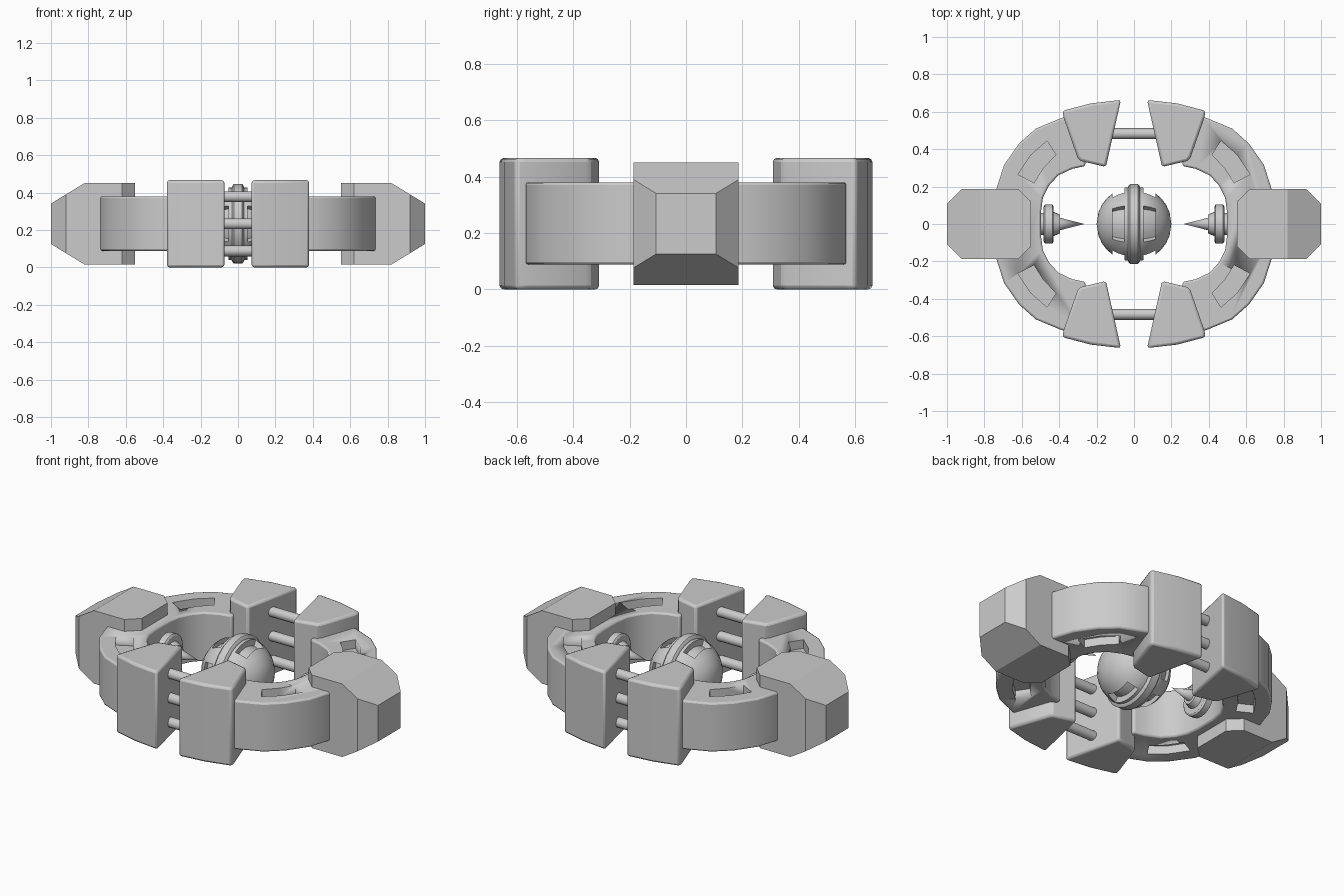
import bpy, bmesh, math
from mathutils import Vector, Matrix

if "Cube" in bpy.data.objects:
    bpy.data.objects.remove(bpy.data.objects["Cube"])

ZC = 0.233  # mid height, all objects have their origin here


def finish(name, bm, mirror=(False, False, False), bevel=0, angle=30):
    bmesh.ops.recalc_face_normals(bm, faces=bm.faces)
    me = bpy.data.meshes.new(name)
    bm.to_mesh(me)
    bm.free()
    ob = bpy.data.objects.new(name, me)
    bpy.context.collection.objects.link(ob)
    ob.location.z = ZC
    bpy.ops.object.select_all(action='DESELECT')
    bpy.context.view_layer.objects.active = ob
    ob.select_set(True)
    bpy.ops.object.shade_smooth_by_angle(angle=math.radians(angle))
    if bevel:
        m = ob.modifiers.new("bevel", 'BEVEL')
        m.width, m.segments = bevel, 2
        m.limit_method, m.angle_limit = 'ANGLE', math.radians(40)
    if any(mirror):
        m = ob.modifiers.new("mirror", 'MIRROR')
        m.use_axis = mirror
        m.use_mirror_merge = False
    return ob


def prism(pts, z0, z1):
    bm = bmesh.new()
    f = bm.faces.new([bm.verts.new((x, y, z0)) for x, y in pts])
    r = bmesh.ops.extrude_face_region(bm, geom=[f])
    vs = [v for v in r['geom'] if isinstance(v, bmesh.types.BMVert)]
    bmesh.ops.translate(bm, verts=vs, vec=(0, 0, z1 - z0))
    return bm


def lathe(profile, n):
    # profile of (x, radius) points spun about the x axis
    bm = bmesh.new()
    rings = []
    for x, r in profile:
        if r == 0:
            rings.append([bm.verts.new((x, 0, 0))] * n)
        else:
            rings.append([bm.verts.new((x, r * math.cos(2 * math.pi * i / n),
                                        r * math.sin(2 * math.pi * i / n))) for i in range(n)])
    for a, b in zip(rings, rings[1:]):
        for i in range(n):
            j = (i + 1) % n
            bm.faces.new(list(dict.fromkeys([a[i], a[j], b[j], b[i]])))
    return bm


# C-shaped ring halves
outer = [(0.745, 0.07), (0.735, 0.19), (0.695, 0.315), (0.615, 0.43), (0.525, 0.51), (0.385, 0.568), (0.26, 0.572)]
inner = [(0.26, 0.31), (0.33, 0.295), (0.405, 0.26), (0.455, 0.205), (0.487, 0.14), (0.498, 0.06)]
half = outer + inner
half = half + [(x, -y) for x, y in reversed(half)]
ring = finish("ring_halves", prism(half, -0.145, 0.147), (True, False, False), 0.01)

# recessed slots in the ring, top and bottom
slot = [(0.417, 0.37), (0.465, 0.444), (0.55, 0.37), (0.62, 0.265), (0.535, 0.22), (0.485, 0.3)]
cutter = finish("slot_cutter", prism(slot, 0.095, 0.2), (True, True, True))
cutter.hide_render = True
cutter.hide_set(True)
cut = ring.modifiers.new("slots", 'BOOLEAN')
cut.operation, cut.object, cut.solver = 'DIFFERENCE', cutter, 'EXACT'

# four clamp blocks at the ring ends
block = [(0.07, 0.663), (0.23, 0.645), (0.383, 0.605), (0.375, 0.565), (0.302, 0.355), (0.285, 0.337), (0.15, 0.305)]
finish("clamp_blocks", prism(block, -ZC, ZC), (True, True, False), 0.014)

# octagonal side housings, sloped at the outer end
octagon = [(0.55, -0.12), (0.62, -0.187), (0.92, -0.187), (1.0, -0.107),
           (1.0, 0.107), (0.92, 0.187), (0.62, 0.187), (0.55, 0.12)]
bm = prism(octagon, -0.218, 0.218)
for s in (1, -1):
    r = bmesh.ops.bisect_plane(bm, geom=bm.verts[:] + bm.edges[:] + bm.faces[:], dist=1e-5,
                               plane_co=(0.82, 0, 0.218 * s), plane_no=(0.11, 0, 0.18 * s), clear_outer=True)
    edges = [e for e in r['geom_cut'] if isinstance(e, bmesh.types.BMEdge)]
    bmesh.ops.contextual_create(bm, geom=edges)
finish("side_housings", bm, (True, False, False))

# connecting rods
bm = bmesh.new()
for y in (-0.483, 0.483):
    for z in (-0.145, 0, 0.145):
        mat = Matrix.Translation((0, y, z)) @ Matrix.Rotation(math.pi / 2, 4, 'Y')
        bmesh.ops.create_cone(bm, cap_ends=True, segments=16, radius1=0.029, radius2=0.029, depth=0.4, matrix=mat)
finish("connecting_rods", bm)

# pointed emitters facing the core
emitter = [(0.265, 0), (0.395, 0.033), (0.395, 0.05), (0.43, 0.065), (0.43, 0.095),
           (0.437, 0.105), (0.475, 0.105), (0.485, 0.09), (0.485, 0.06), (0.52, 0.06), (0.52, 0)]
finish("emitters", lathe(emitter, 20), (True, False, False))

# core sphere with raised middle band and four windows per side
R = 0.2
side = [(x, math.sqrt(R * R - x * x)) for x in (0.19, 0.172, 0.145, 0.115, 0.085, 0.05, 0.03)]
side = [(0.2, 0)] + side + [(0.03, 0.204), (0.022, 0.213)]
side[-3] = (0.032, 0.195)
bm = lathe(side + [(-x, r) for x, r in reversed(side)], 24)
bm.faces.ensure_lookup_table()
windows = []
for f in bm.faces:
    c = f.calc_center_median()
    a = math.degrees(math.atan2(c.z, c.y)) % 90
    if 0.05 < abs(c.x) < 0.115 and (a < 30 or a > 60):
        windows.append(f)
r = bmesh.ops.extrude_face_region(bm, geom=windows)
for v in [g for g in r['geom'] if isinstance(g, bmesh.types.BMVert)]:
    v.co.y *= 0.82
    v.co.z *= 0.82
bmesh.ops.delete(bm, geom=[f for f in windows if f.is_valid], context='FACES')
finish("core_sphere", bm)
